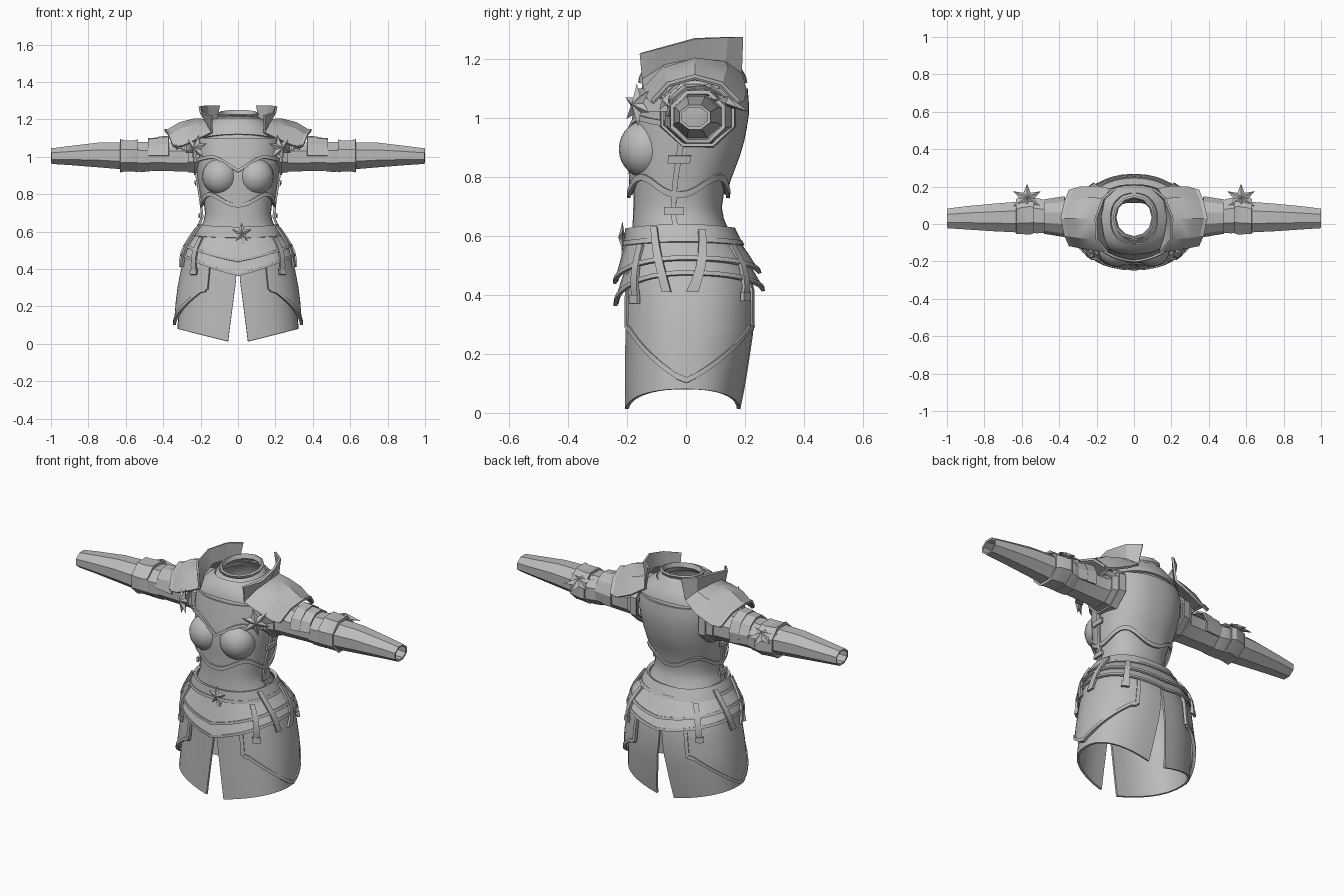
import bpy, bmesh, math
from mathutils import Vector, Matrix

if "Cube" in bpy.data.objects:
    bpy.data.objects.remove(bpy.data.objects["Cube"])

steel = bpy.data.materials.new("plain_grey")
steel.diffuse_color = (0.5, 0.5, 0.5, 1)
steel.use_nodes = True
steel.node_tree.nodes["Principled BSDF"].inputs["Base Color"].default_value = steel.diffuse_color
PI = math.pi

# body profile: height, half width, front y, back y
BODY = [(0.0, .322, -.2, .175), (.1, .315, -.2, .195), (.27, .302, -.198, .22),
        (.42, .275, -.197, .22), (.5, .25, -.19, .195), (.6, .205, -.18, .15),
        (.68, .17, -.175, .115), (.78, .182, -.175, .13), (.9, .2, -.18, .175),
        (1.0, .215, -.165, .195), (1.08, .215, -.15, .195), (1.14, .185, -.14, .185),
        (1.18, .14, -.12, .165), (1.21, .1, -.085, .145)]


def body(t, z, off=0.0):
    """Point on the body surface; t = 0 front, pi/2 side, pi back."""
    z0 = min(max(z, 0), 1.21)
    for a, b in zip(BODY, BODY[1:]):
        if z0 <= b[0]:
            break
    k = (z0 - a[0]) / (b[0] - a[0])
    hw, yf, yb = (a[i] + (b[i] - a[i]) * k for i in (1, 2, 3))
    s, c = math.sin(t), math.cos(t)
    p = lambda v: math.copysign(abs(v) ** .87, v)
    return Vector(((hw + off) * p(s), (yf + yb) / 2 - ((yb - yf) / 2 + off) * p(c), z))


def finish(name, bm, thick=0.0, mirror=False, angle=30):
    bmesh.ops.remove_doubles(bm, verts=bm.verts, dist=1e-5)
    bmesh.ops.recalc_face_normals(bm, faces=bm.faces)
    me = bpy.data.meshes.new(name)
    bm.to_mesh(me)
    bm.free()
    ob = bpy.data.objects.new(name, me)
    bpy.context.collection.objects.link(ob)
    me.materials.append(steel)
    if thick:
        m = ob.modifiers.new("thickness", 'SOLIDIFY')
        m.thickness, m.offset = thick, 0
    if mirror:
        m = ob.modifiers.new("mirror", 'MIRROR')
        m.use_clip = False
        m.use_mirror_merge = False
    bpy.ops.object.select_all(action='DESELECT')
    ob.select_set(True)
    bpy.context.view_layer.objects.active = ob
    bpy.ops.object.convert(target='MESH')
    bpy.ops.object.shade_smooth_by_angle(angle=math.radians(angle))
    return ob


def grid(name, rows, **kw):
    bm = bmesh.new()
    vs = [[bm.verts.new(p) for p in r] for r in rows]
    for a, b in zip(vs, vs[1:]):
        for i in range(len(a) - 1):
            bm.faces.new((a[i], a[i + 1], b[i + 1], b[i]))
    return finish(name, bm, **kw)


def shell(name, lo, hi, off, t0=0.0, t1=2 * PI, nu=32, nv=1, thick=.012, mirror=False):
    """Plate over the body between lo(t) and hi(t); off = (bottom, top) clearance."""
    rows = []
    for j in range(nv + 1):
        v, row = j / nv, []
        for i in range(nu + 1):
            t = t0 + (t1 - t0) * i / nu
            row.append(body(t, lo(t) + (hi(t) - lo(t)) * v, off[0] + (off[1] - off[0]) * v))
        rows.append(row)
    return grid(name, rows, thick=thick, mirror=mirror)


def edging(name, f, off, w=.011, **kw):
    return shell(name, lambda t: f(t) - w, lambda t: f(t) + w, (off, off), **kw)


def tube(name, secs, n=8, a0=0.0, a1=2 * PI, thick=.01):
    """Loft along x; section = x, centre y, centre z, radius y, radius z."""
    rows = []
    for x, cy, cz, ry, rz in secs:
        ang = [a0 + (a1 - a0) * i / n + PI / 8 for i in range(n + 1)]
        rows.append([(x, cy + ry * math.sin(a), cz + rz * math.cos(a)) for a in ang])
    return grid(name, rows, thick=thick, mirror=True)


def star(name, c, normal, r, pts=6, h=.025, mirror=True, spin=0.0):
    bm = bmesh.new()
    ring = []
    for i in range(pts * 2):
        q = r if i % 2 == 0 else r * .45
        a = PI * i / pts + spin
        ring.append(bm.verts.new((q * math.cos(a), q * math.sin(a), 0)))
    top, bot = bm.verts.new((0, 0, h)), bm.verts.new((0, 0, -h * .5))
    for i in range(pts * 2):
        a, b = ring[i], ring[(i + 1) % (pts * 2)]
        bm.faces.new((a, b, top))
        bm.faces.new((b, a, bot))
    rot = Vector((0, 0, 1)).rotation_difference(Vector(normal)).to_matrix().to_4x4()
    bm.transform(Matrix.Translation(c) @ rot)
    return finish(name, bm, mirror=mirror, angle=10)


def box(name, c, size, yaw=0.0, mirror=True):
    bm = bmesh.new()
    bmesh.ops.create_cube(bm, size=1)
    bm.transform(Matrix.Translation(c) @ Matrix.Rotation(yaw, 4, 'Z') @ Matrix.Diagonal((*size, 1)))
    return finish(name, bm, mirror=mirror)


# torso and breastplate
const = lambda z: (lambda t: z)
shell("torso", const(.5), const(1.21), (0, 0), nv=18, thick=.008)
hem = lambda t: .77 - .03 * math.cos(4 * t)
shell("breastplate", hem, const(1.1), (.012, .012), nu=48, nv=8)
edging("breastplate_hem", hem, .02, nu=48)
for s in (-1, 1):
    bm = bmesh.new()
    bmesh.ops.create_uvsphere(bm, u_segments=24, v_segments=14, radius=1)
    bm.transform(Matrix.Translation((s * .095, -.135, .895)) @ Matrix.Diagonal((.096, .093, .098, 1)))
    finish("bust_cup", bm, angle=40)


def sweetheart(t):
    a = abs(t)
    return .925 + .075 * math.sin(min(a / .6, 1) * PI / 2) - .03 * max(a - .6, 0)


edging("sweetheart_edge", sweetheart, .023, w=.009, t0=-1.2, t1=1.2, nu=24)
shell("chest_yoke", lambda t: 1.095 + .025 * math.cos(t) ** 2, const(1.2), (.014, .01), nv=4)

# neck ring
rows = []
for z, r in ((1.17, .135), (1.2, .115), (1.215, .1), (1.235, .108)):
    rows.append([(r * math.sin(a), .035 - r * 1.05 * math.cos(a), z - .014 * math.cos(a) * (z > 1.19))
                 for a in (2 * PI * i / 12 for i in range(13))])
grid("neck_ring", rows, thick=.012)

# shoulder plate with standing collar flap
plate = [
    [(.1, .19, 1.275), (.165, .14, 1.275), (.205, .03, 1.27), (.2, -.08, 1.24), (.14, -.155, 1.22)],
    [(.125, .185, 1.15), (.16, .13, 1.19), (.18, .03, 1.2), (.165, -.07, 1.18), (.14, -.145, 1.13)],
    [(.2, .2, 1.1), (.22, .14, 1.17), (.23, .03, 1.2), (.22, -.08, 1.165), (.2, -.14, 1.1)],
    [(.29, .195, 1.06), (.3, .13, 1.15), (.31, .03, 1.18), (.3, -.07, 1.15), (.29, -.125, 1.06)],
    [(.34, .18, 1.05), (.365, .12, 1.11), (.385, .03, 1.135), (.365, -.06, 1.11), (.34, -.115, 1.05)]]
grid("shoulder_plate", plate, thick=.012, mirror=True)
rim = [[Vector(p) + Vector((d, 0, .008)) for p in plate[4]] for d in (-.018, .008)]
grid("shoulder_plate_rim", rim, thick=.012, mirror=True)

# armhole rings, sleeves and arm plates
tube("armhole_ring", [(.195, .04, 1.02, .135, .125), (.235, .04, 1.02, .13, .12)])
tube("armhole_inner_ring", [(.23, .04, 1.015, .115, .105), (.265, .04, 1.01, .105, .095)])
tube("upper_sleeve", [(.2, .04, 1.01, .11, .1), (.28, .04, 1.0, .088, .08),
                      (.42, .04, 1.0, .085, .076), (.56, .04, 1.0, .082, .074)])
for x, r in ((.37, .105), (.425, .096)):
    tube("upper_arm_lame", [(x, .04, 1.005, r, r), (x + .055, .04, 1.005, r - .008, r - .004)],
         n=6, a0=-PI * .62, a1=PI * .38 + .4)
tube("elbow_wrap", [(.47, .04, 1.0, .088, .08), (.52, .045, 1.0, .098, .082), (.55, .045, 1.0, .09, .078)])
tube("elbow_guard", [(.535, .05, 1.005, .1, .088), (.555, .05, 1.005, .108, .083),
                     (.61, .045, 1.005, .1, .083), (.63, .04, 1.005, .094, .09)], thick=.014)
tube("forearm_sleeve", [(.6, .037, 1.005, .085, .074), (.75, .035, 1.01, .075, .066),
                        (.9, .033, 1.007, .062, .05), (.998, .03, 1.004, .052, .04)])
star("elbow_spikes", (.572, .135, 1.05), (0, .35, 1), .085, pts=6, spin=PI / 2)

# chest stars with their straps
star("chest_star", (.225, -.165, 1.045), (.6, -.8, .1), .075, pts=6, spin=.3)
box("star_strap", (.25, -.105, 1.045), (.02, .1, .045), yaw=-.4)
star("strap_stud", (.3, -.07, 1.06), (.5, -.8, .3), .04, pts=4, h=.015)

# side lacing with clasps
shell("side_lacing", const(.63), const(.92), (.02, .022), t0=1.47, t1=1.55, nu=2, nv=6, mirror=True)
for z in (.685, .86):
    shell("side_clasp", const(z - .013), const(z + .013), (.032, .032), t0=1.36, t1=1.66,
          nu=3, mirror=True)

# belt and buckle
droop = lambda t: .575 + .012 * math.sin(t) ** 2
shell("belt", droop, lambda t: droop(t) + .05, (.022, .02), thick=.016)
edging("belt_edge", droop, .028, w=.008)
star("belt_buckle", (.02, -.215, .595), (0, -1, 0), .055, pts=5, h=.015, mirror=False, spin=PI / 2)
box("belt_tail", (.03, -.213, .56), (.02, .012, .05), mirror=False)


# pointed hip plates
def vee(front, side, back):
    return lambda t: side + ((front if math.cos(t) > 0 else back) - side) * (1 - abs(math.sin(t)))


low, mid = vee(.37, .475, .42), vee(.445, .525, .48)
shell("lower_hip_plate", low, lambda t: low(t) + .1, (.038, .012), nu=40, nv=2)
edging("lower_hip_edge", low, .042, w=.007, nu=40)
shell("upper_hip_plate", mid, const(.585), (.042, .016), nu=40, nv=2)
edging("upper_hip_edge", mid, .047, w=.007, nu=40)

# skirt halves, slit at front and back
rows = []
for j in range(9):
    v, row = j / 8, []
    for i in range(21):
        u = i / 20
        t = u * PI
        for _ in range(3):
            zlo = .08 * abs(body(t, 0).x) / .32
            z = zlo + (.52 - zlo) * v
            g = .015 + .115 * max(0, 1 - z / .36)
            t = g + (PI - 2 * g) * u
        row.append(body(t, z, .002))
    rows.append(row)
grid("skirt_half", rows, thick=.012, mirror=True)

# side thigh guards with edging
T0, T1 = .5, 2.66
guard = lambda t: .11 + .18 * min(1, abs(t - PI / 2) / 1.0) ** 1.1
shell("thigh_guard", guard, const(.5), (.022, .02), t0=T0, t1=T1, nu=20, nv=6, mirror=True)
edging("thigh_guard_edge", guard, .026, w=.01, t0=T0, t1=T1, nu=20, thick=.016, mirror=True)
for t in (T0, T1):
    shell("thigh_guard_side", lambda a, t=t: guard(t), const(.5), (.026, .024), t0=t - .035,
          t1=t + .035, nu=1, nv=5, thick=.016, mirror=True)

# hanging hip straps: top angle, top z, bottom angle, bottom z
for ta, za, tb, zb in ((1.15, .63, 1.3, .41), (1.9, .62, 1.6, .41), (2.45, .57, 2.4, .39), (.85, .57, .78, .38)):
    rows = []
    for j in range(6):
        k = j / 5
        t, z = ta + (tb - ta) * k, za + (zb - za) * k
        rows.append([body(t + d, z, .034 + .016 * math.sin(k * PI)) for d in (-.06, 0, .06)])
    grid("hip_strap", rows, thick=.012, mirror=True)
    if zb < .4:
        shell("strap_tip", const(zb - .01), const(zb + .02), (.042, .042), t0=tb - .08,
              t1=tb + .08, nu=2, thick=.014, mirror=True)
